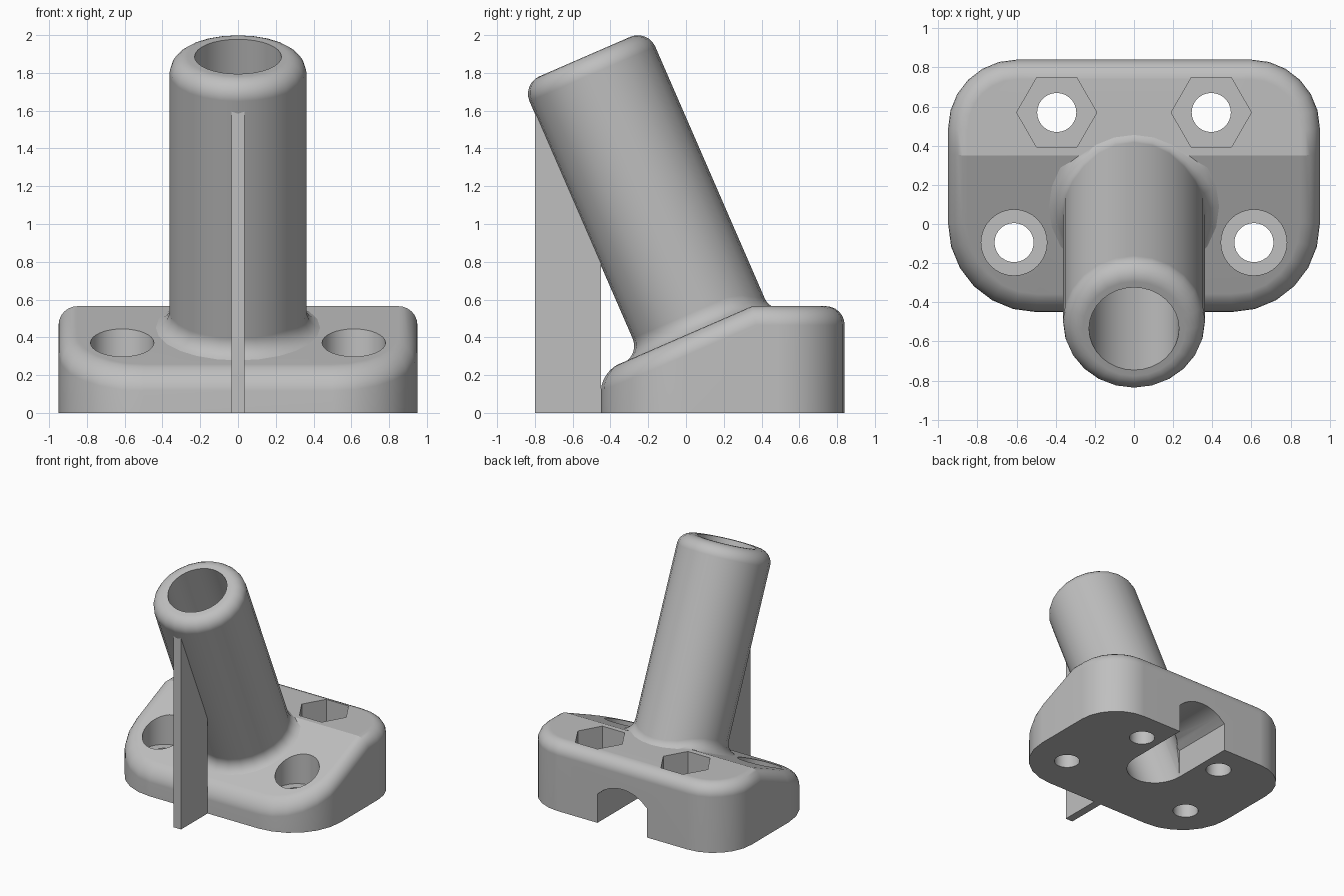
import bpy, bmesh
from math import sin, cos, pi, radians
from mathutils import Vector

if "Cube" in bpy.data.objects:
    bpy.data.objects.remove(bpy.data.objects["Cube"], do_unlink=True)

TILT = radians(23.5)
TOP, CREASE = 0.565, 0.35            # flat deck height, where the slope starts
FOOT = Vector((0, 0.0885, 0.451))    # tube axis on the sloped deck
AXIS = Vector((0, -sin(TILT), cos(TILT)))
SIDE = Vector((0, cos(TILT), sin(TILT)))
R, BORE, LENGTH, ROUND = 0.363, 0.23, 1.565, 0.1

grey = bpy.data.materials.new("light_grey")
grey.use_nodes = True
grey.diffuse_color = (0.52, 0.52, 0.52, 1)
grey.node_tree.nodes["Principled BSDF"].inputs["Base Color"].default_value = (0.52, 0.52, 0.52, 1)


def finish(name, bm):
    bmesh.ops.recalc_face_normals(bm, faces=bm.faces)
    mesh = bpy.data.meshes.new(name)
    bm.to_mesh(mesh)
    bm.free()
    mesh.materials.append(grey)
    obj = bpy.data.objects.new(name, mesh)
    bpy.context.collection.objects.link(obj)
    return obj


def loft(name, rings):
    """Closed solid through rings of points."""
    bm = bmesh.new()
    rows = [[bm.verts.new(p) for p in ring] for ring in rings]
    n = len(rows[0])
    for a, b in zip(rows, rows[1:]):
        for i in range(n):
            j = (i + 1) % n
            bm.faces.new((a[i], a[j], b[j], b[i]))
    bm.faces.new(rows[0][::-1])
    bm.faces.new(rows[-1])
    return finish(name, bm)


def prism(name, pts, axis, lo, hi):
    place = {"x": lambda u, v, w: (w, u, v),
             "y": lambda u, v, w: (u, w, v),
             "z": lambda u, v, w: (u, v, w)}[axis]
    return loft(name, [[place(u, v, w) for u, v in pts] for w in (lo, hi)])


def circle(x, y, r, n):
    return [(x + r * cos(2 * pi * i / n), y + r * sin(2 * pi * i / n)) for i in range(n)]


def activate(obj):
    bpy.ops.object.select_all(action="DESELECT")
    obj.select_set(True)
    bpy.context.view_layer.objects.active = obj


def combine(target, tool, operation):
    tool.hide_render = True
    mod = target.modifiers.new("combine", "BOOLEAN")
    mod.operation, mod.object, mod.solver = operation, tool, "EXACT"
    activate(target)
    bpy.ops.object.modifier_apply(modifier=mod.name)
    bpy.data.objects.remove(tool, do_unlink=True)


# Base: rounded outline limited by a deck that slopes down to the front
outline = []
for x, y, r, start in ((0.95, 0.84, 0.35, 0), (-0.95, 0.84, 0.35, 1),
                       (-0.95, -0.45, 0.45, 2), (0.95, -0.45, 0.45, 3)):
    cx, cy = x - r * (1 if x > 0 else -1), y - r * (1 if y > 0 else -1)
    for i in range(7):
        a = (start + i / 6) * pi / 2
        outline.append((cx + r * cos(a), cy + r * sin(a)))
base = prism("mount_body", outline, "z", 0, 1)
drop = (CREASE + 1) * sin(TILT) / cos(TILT)
deck = prism("deck_limit", [(-1, -1), (2, -1), (2, TOP), (CREASE, TOP), (-1, TOP - drop)],
             "x", -2, 2)
combine(base, deck, "INTERSECT")

# Rounded upper rim
bm = bmesh.new()
bm.from_mesh(base.data)
bm.normal_update()
rim = [e for e in bm.edges if len(e.link_faces) == 2
       and max(f.normal.z for f in e.link_faces) > 0.5
       and abs(min((f.normal.z for f in e.link_faces), key=abs)) < 0.1]
bmesh.ops.bevel(bm, geom=rim, offset=ROUND, offset_type="OFFSET", segments=6,
                profile=0.5, affect="EDGES", clamp_overlap=True)
bmesh.ops.recalc_face_normals(bm, faces=bm.faces)
bm.to_mesh(base.data)
bm.free()

# Tilted tube with a flared foot and a rounded mouth
SIDES = 24


def around(k):
    a = 2 * pi * k / SIDES
    return Vector((cos(a), 0, 0)) + SIDE * sin(a)


def foot_point(k, phi, sink=0.004):
    d = around(k)
    excess = max(0, (FOOT + d * (R + ROUND)).z - TOP)
    fillet = ROUND * (1 - 2.2 * excess)
    lower = max(0, (FOOT + d * (R + fillet)).z - TOP) / cos(TILT)
    return (FOOT + d * (R + fillet * (1 - sin(phi)))
            + AXIS * (fillet * (1 - cos(phi)) - lower - sink))


rings = [[foot_point(k, 0, 0.06) for k in range(SIDES)]]
rings += [[foot_point(k, i * pi / 12) for k in range(SIDES)] for i in range(7)]
for i in range(7):
    phi = i * pi / 12
    rings.append([FOOT + around(k) * (R - ROUND + ROUND * cos(phi))
                  + AXIS * (LENGTH - ROUND + ROUND * sin(phi)) for k in range(SIDES)])
combine(base, loft("tube", rings), "UNION")

# Bore through the tube and out of the underside
bore = [[FOOT + Vector((x, 0, 0)) + SIDE * y + AXIS * s for x, y in circle(0, 0, BORE, 32)]
        for s in (-1, 2)]
combine(base, loft("bore_cutter", bore), "DIFFERENCE")

# Arched channel from the bore to the back
spring, rise = 0.24, 0.1
radius = (BORE ** 2 + rise ** 2) / (2 * rise)
arch = [(-BORE, -0.2), (BORE, -0.2)]
for i in range(9):
    x = BORE * (1 - i / 4)
    arch.append((x, spring + rise - radius + (radius ** 2 - x ** 2) ** 0.5))
combine(base, prism("channel_cutter", arch, "y", 0.285, 1.2), "DIFFERENCE")

# Bolt holes: hexagonal nut pockets behind, round pockets in front
for x, y, r, sides, floor in ((0.395, 0.57, 0.205, 6, 0.28), (0.613, -0.095, 0.168, 32, 0.19)):
    for side in (-1, 1):
        combine(base, prism("pocket_cutter", circle(side * x, y, r, sides), "z", floor, 1),
                "DIFFERENCE")
        combine(base, prism("bolt_cutter", circle(side * x, y, 0.1, 28), "z", -0.2, 0.7),
                "DIFFERENCE")

activate(base)
bpy.ops.object.shade_smooth_by_angle(angle=radians(20))
weighted = base.modifiers.new("even_shading", "WEIGHTED_NORMAL")
weighted.keep_sharp = True


# Thin upright rib under the front of the tube
def tube_front(y):
    return FOOT.z + (FOOT.y - R / cos(TILT) - y) * cos(TILT) / sin(TILT)


rib = [(-0.8, 0), (-0.45, 0), (-0.45, tube_front(-0.45) + 0.03),
       (-0.8, tube_front(-0.8) + 0.03)]
prism("support_rib", rib, "x", -0.034, 0.034)
